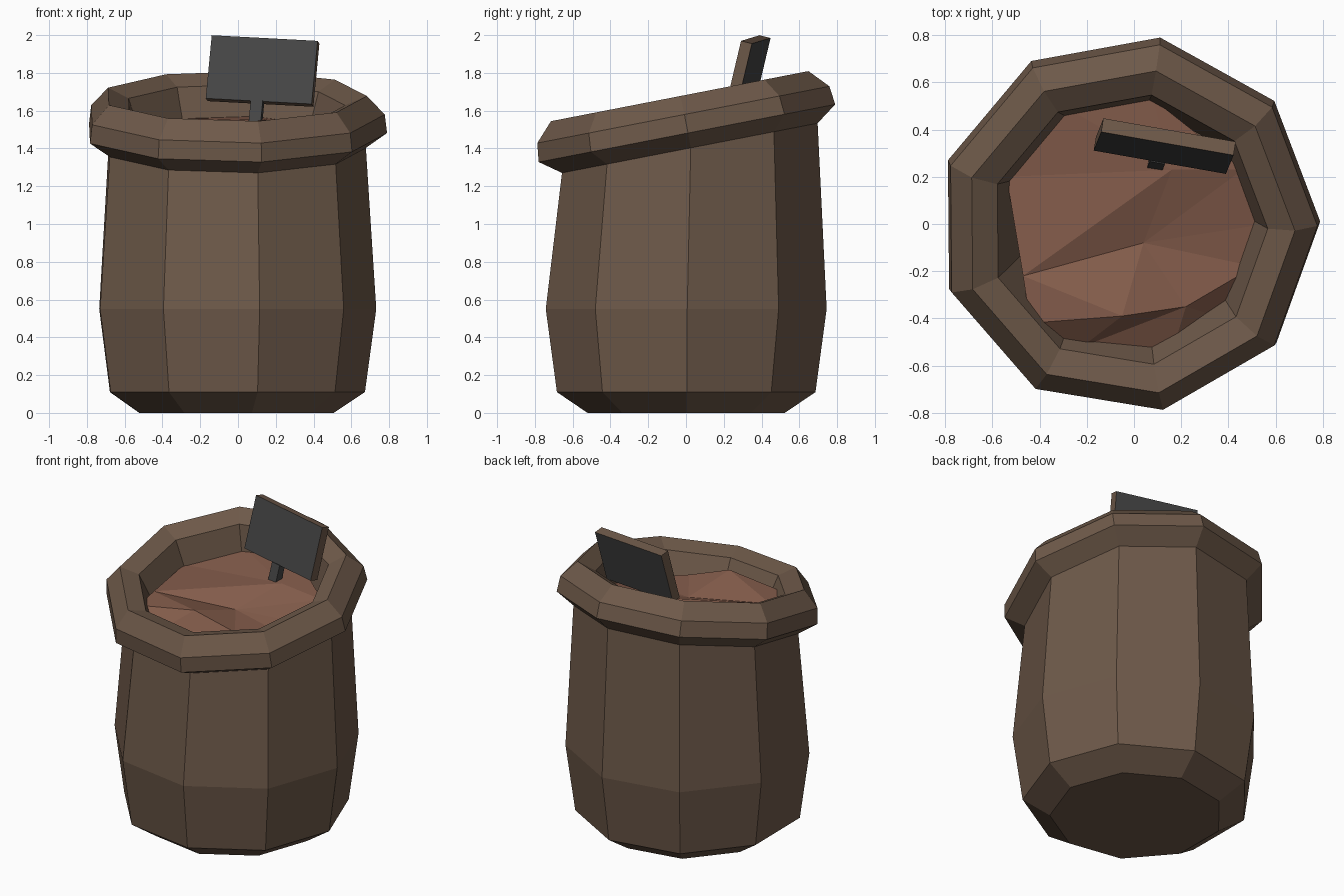
import bpy
import bmesh
from math import sin, cos, radians, tau
from mathutils import Matrix, Vector, Euler

cube = bpy.data.objects.get("Cube")
if cube:
    bpy.data.objects.remove(cube)

SIDES = 9
CENTRE_X = -0.023
TILT = Matrix.Translation((CENTRE_X, 0, 1.5)) @ Matrix.Rotation(radians(11), 4, 'X')
UPRIGHT = Matrix.Translation((CENTRE_X, 0, 0))


def material(name, rgb):
    mat = bpy.data.materials.new(name)
    mat.use_nodes = True
    color = (*rgb, 1)
    mat.diffuse_color = color
    bsdf = next(n for n in mat.node_tree.nodes if n.type == 'BSDF_PRINCIPLED')
    bsdf.inputs["Base Color"].default_value = color
    bsdf.inputs["Roughness"].default_value = 0.9
    return mat


burlap = material("burlap brown", (0.155, 0.100, 0.067))
filling = material("reddish filling", (0.235, 0.110, 0.072))
slate = material("dark slate", (0.060, 0.060, 0.060))


def add_object(name, bm, *mats):
    mesh = bpy.data.meshes.new(name)
    bm.to_mesh(mesh)
    bm.free()
    for mat in mats:
        mesh.materials.append(mat)
    obj = bpy.data.objects.new(name, mesh)
    bpy.context.collection.objects.link(obj)
    return obj


def loft(name, rings, mat, cap_bottom=False):
    """Join nine-sided rings, each given as (radius, height, frame)."""
    bm = bmesh.new()
    loops = []
    for radius, height, frame in rings:
        angles = [tau * i / SIDES + radians(0.5) for i in range(SIDES)]
        loops.append([bm.verts.new(frame @ Vector((radius * cos(a), radius * sin(a), height)))
                      for a in angles])
    for low, high in zip(loops, loops[1:]):
        for i in range(SIDES):
            j = (i + 1) % SIDES
            bm.faces.new((low[i], low[j], high[j], high[i]))
    if cap_bottom:
        bm.faces.new(loops[0][::-1])
    return add_object(name, bm, mat)


# Sack: bulging body, slanted at the top
loft("sack_body", [(0.53, 0, UPRIGHT), (0.695, 0.11, UPRIGHT),
                   (0.755, 0.55, UPRIGHT), (0.70, -0.10, TILT)], burlap, True)

# Rolled rim and the inner wall below it
rim_profile = [(0.70, -0.10), (0.812, -0.02), (0.80, 0.08),
               (0.705, 0.18), (0.59, 0.13), (0.48, -0.20)]
loft("rolled_rim", [(r, h, TILT) for r, h in rim_profile], burlap)

# Lumpy filling: outer points reach into the wall, P Q S T are inside
points = {
    'A': (-.54, .20, 1.50), 'B': (-.28, .49, 1.56), 'C': (.08, .53, 1.57),
    'D': (.46, .23, 1.52), 'F': (.56, .0, 1.46), 'E': (.51, -.18, 1.43),
    'V': (.38, -.40, 1.34), 'W': (.15, -.58, 1.35), 'U': (-.22, -.52, 1.42),
    'X': (-.44, -.42, 1.49), 'R': (-.47, -.22, 1.50),
    'P': (.04, -.08, 1.46), 'Q': (.16, .23, 1.55),
    'S': (.22, -.35, 1.46), 'T': (-.05, -.39, 1.55),
}
bm = bmesh.new()
verts = {key: bm.verts.new(co) for key, co in points.items()}
for tri in "ABQ BCQ CDQ QDP DFP FEP EPS ESV SVW SWU SUT TUX TXR TRP TPS RAQ RQP".split():
    face = bm.faces.new([verts[key] for key in tri])
    face.normal_update()
    if face.normal.z < 0:
        face.normal_flip()
add_object("filling", bm, filling)

# Sign board and post, leaning back and turned a little
lean = (Matrix.Translation((0.13, 0.33, 1.81)) @ Matrix.Rotation(radians(-10), 4, 'Z')
        @ Matrix.Rotation(radians(3), 4, 'Y') @ Matrix.Rotation(radians(-14), 4, 'X'))


def sign_part(name, size, offset, edge_index):
    bm = bmesh.new()
    bmesh.ops.create_cube(bm, size=1)
    bm.normal_update()
    for face in bm.faces:
        face.material_index = 0 if abs(face.normal.y) > 0.5 else edge_index
    bmesh.ops.scale(bm, vec=size, verts=bm.verts)
    bmesh.ops.translate(bm, vec=offset, verts=bm.verts)
    bm.transform(lean)
    return add_object(name, bm, slate, burlap)


sign_part("sign_board", (0.57, 0.06, 0.345), (0, 0, 0), 1)
sign_part("sign_post", (0.065, 0.05, 0.26), (-0.01, -0.01, -0.30), 0)
